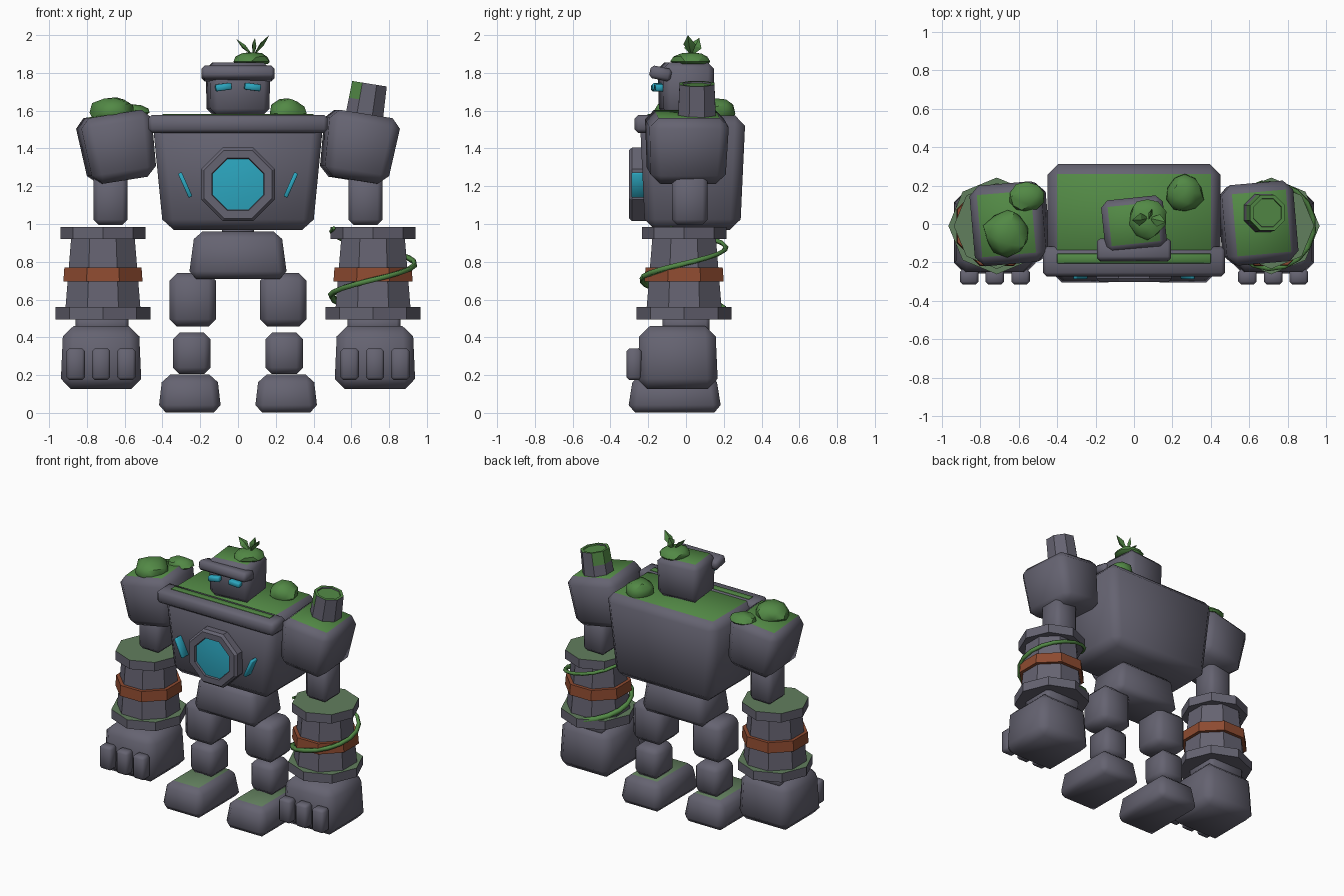
import bpy, bmesh, math, random
from mathutils import Vector, Matrix, Euler

random.seed(4)
if "Cube" in bpy.data.objects:
    bpy.data.objects.remove(bpy.data.objects["Cube"])


def material(name, r, g, b):
    m = bpy.data.materials.new(name)
    m.use_nodes = True
    m.diffuse_color = (r, g, b, 1)
    m.node_tree.nodes["Principled BSDF"].inputs["Base Color"].default_value = (r, g, b, 1)
    return m


STONE = material("grey stone", 0.13, 0.125, 0.165)
MOSS = material("moss green", 0.085, 0.25, 0.06)
DAMP = material("mossy stone", 0.12, 0.21, 0.11)
RUST = material("rusty band", 0.27, 0.07, 0.03)
GLOW = material("glowing cyan", 0.025, 0.38, 0.52)


def finish(bm, name, loc, rot, mats, angle):
    """Shade, colour upward faces with the second material, and place the part."""
    bmesh.ops.recalc_face_normals(bm, faces=bm.faces)
    bm.normal_update()
    for f in bm.faces:
        f.smooth = True
        if len(mats) > 1 and f.normal.z > 0.95:
            f.material_index = 1
    for e in bm.edges:
        e.smooth = e.is_manifold and e.calc_face_angle() < math.radians(angle)
    mesh = bpy.data.meshes.new(name)
    bm.to_mesh(mesh)
    bm.free()
    for m in mats:
        mesh.materials.append(m)
    ob = bpy.data.objects.new(name, mesh)
    ob.location = loc
    ob.rotation_euler = [math.radians(a) for a in rot]
    bpy.context.collection.objects.link(ob)
    return ob


def block(name, loc, size, bevel, mats=(STONE,), rot=(0, 0, 0), top=(1, 1), bottom=(1, 1), angle=50):
    """Chamfered box, with its top and bottom scaled for a taper."""
    bm = bmesh.new()
    bmesh.ops.create_cube(bm, size=1)
    for v in bm.verts:
        k = top if v.co.z > 0 else bottom
        v.co = Vector((v.co.x * size[0] * k[0], v.co.y * size[1] * k[1], v.co.z * size[2]))
    bmesh.ops.bevel(bm, geom=bm.edges[:], offset=bevel, segments=1, affect='EDGES')
    return finish(bm, name, loc, rot, mats, angle)


def prism(name, loc, profile, mats=(STONE,), phase=0.5, rot=(0, 0, 0), sides=8):
    """Flat-sided lathe of (radius, height) pairs, capped at both ends."""
    bm = bmesh.new()
    rings = []
    for r, z in profile:
        angles = [math.tau * (i + phase) / sides for i in range(sides)]
        rings.append([bm.verts.new((r * math.cos(a), r * math.sin(a), z)) for a in angles])
    for a, b in zip(rings, rings[1:]):
        for i in range(sides):
            j = (i + 1) % sides
            bm.faces.new((a[i], a[j], b[j], b[i]))
    bm.faces.new(rings[0])
    bm.faces.new(rings[-1])
    return finish(bm, name, loc, rot, mats, 20)


def clump(name, loc, size):
    """Lumpy moss cushion with a flat underside."""
    bm = bmesh.new()
    bmesh.ops.create_icosphere(bm, subdivisions=2, radius=1)
    for v in bm.verts:
        p = v.co * random.uniform(0.88, 1.06)
        v.co = Vector((p.x * size[0], p.y * size[1], max(p.z, -0.25) * size[2]))
    return finish(bm, name, loc, (0, 0, 0), (MOSS,), 35)


def leaf(name, base, tip, width):
    """Folded pointed leaf from base to tip."""
    base, tip = Vector(base), Vector(tip)
    along = tip - base
    side = along.cross(Vector((0.3, 1, 0))).cross(along).normalized() * width
    fold = along.cross(side).normalized() * 0.012
    mid = base + along * 0.55
    bm = bmesh.new()
    a, b, l, r, u, d = [bm.verts.new(p) for p in
                        (base, tip, mid + side, mid - side, mid + fold, mid - fold)]
    for x in (l, r):
        for y in (u, d):
            bm.faces.new((a, x, y))
            bm.faces.new((b, x, y))
    finish(bm, name, (0, 0, 0), (0, 0, 0), (MOSS,), 20)


# Torso, chest ledge and hips
block("torso", (0, 0.035, 1.272), (0.91, 0.56, 0.605), 0.055, (STONE, MOSS), bottom=(0.87, 0.9))
block("chest_ledge", (0, -0.195, 1.53), (0.95, 0.155, 0.095), 0.02)
block("ledge_moss", (0, -0.18, 1.578), (0.8, 0.05, 0.008), 0.002, (MOSS,))
block("waist", (0, 0, 0.96), (0.17, 0.2, 0.12), 0.02)
block("hips", (0, 0, 0.835), (0.525, 0.34, 0.25), 0.04, top=(0.87, 0.9))

# Glowing chest core in an eight-sided ring
prism("chest_core", (0, -0.24, 1.21),
      [(0.211, -0.05), (0.211, 0.045), (0.195, 0.062), (0.15, 0.062), (0.146, 0.048)],
      (STONE, STONE), rot=(90, 0, 0))
prism("core_glass", (0, -0.24, 1.21), [(0.145, 0), (0.145, 0.05), (0.08, 0.058)],
      (GLOW,), rot=(90, 0, 0))
for s, side in ((-1, "right"), (1, "left")):
    block(side + "_chest_slash", (s * 0.28, -0.245, 1.207), (0.022, 0.085, 0.14), 0.004,
          (GLOW,), rot=(0, s * 24, 0))

# Head
block("head", (0, 0, 1.715), (0.325, 0.275, 0.28), 0.035, (STONE, MOSS), rot=(0, 0, 6), bottom=(0.96, 0.95))
block("brow", (0, -0.135, 1.797), (0.385, 0.115, 0.068), 0.016, rot=(-12, 0, 0))
for s, side in ((-1, "right"), (1, "left")):
    block(side + "_eye", (s * 0.077, -0.15 + s * 0.008, 1.725), (0.085, 0.045, 0.036), 0.006,
          (GLOW,), rot=(0, s * -7 + s * 14, 6))

# Moss cushions and sprout
clump("head_moss", (0.07, 0.03, 1.86), (0.1, 0.11, 0.052))
clump("torso_moss", (0.265, 0.16, 1.585), (0.1, 0.105, 0.085))
clump("shoulder_moss_large", (-0.66, -0.05, 1.59), (0.125, 0.125, 0.09))
clump("shoulder_moss_small", (-0.56, 0.14, 1.59), (0.092, 0.08, 0.045))
for i, tip in enumerate(((-0.01, 0.02, 1.98), (0.165, 0.01, 2.0), (0.09, 0.07, 1.985))):
    leaf("sprout_leaf_%d" % (i + 1), (0.08, 0.03, 1.89), tip, 0.034)

# Arms and legs, both sides
for s, side in ((-1, "right"), (1, "left")):
    block(side + "_shoulder", (s * 0.637, 0.003, 1.407), (0.385, 0.425, 0.355), 0.05,
          (STONE, MOSS), rot=(0, s * 9, 5), bottom=(0.88, 0.93))
    block(side + "_upper_arm", (s * 0.675, 0.02, 1.13), (0.182, 0.19, 0.27), 0.028)

    # Eight-sided gauntlet with flanges and a metal band
    x = s * 0.715
    prism(side + "_gauntlet", (x, -0.01, 0), [(0.217, 0.53), (0.18, 0.95)])
    prism(side + "_gauntlet_top", (x, -0.01, 0), [(0.224, 0.92), (0.224, 0.985)], (STONE, DAMP), 0)
    prism(side + "_gauntlet_base", (x, -0.01, 0), [(0.252, 0.495), (0.252, 0.56)], (STONE, DAMP), 0)
    prism(side + "_gauntlet_band", (x, -0.01, 0), [(0.227, 0.695), (0.221, 0.77)], (RUST,))

    # Fist
    block(side + "_wrist", (s * 0.72, 0, 0.47), (0.28, 0.25, 0.1), 0.02)
    block(side + "_fist", (s * 0.725, -0.045, 0.293), (0.43, 0.43, 0.335), 0.055, top=(0.93, 0.93))
    for i in (-1, 0, 1):
        block(side + "_finger_%d" % (i + 2), (s * 0.725 + i * 0.134, -0.275, 0.258),
              (0.097, 0.08, 0.168), 0.015)

    # Leg
    block(side + "_thigh", (s * 0.24, 0, 0.598), (0.247, 0.25, 0.283), 0.04)
    block(side + "_shin", (s * 0.245, 0.02, 0.315), (0.2, 0.21, 0.22), 0.035)
    block(side + "_foot", (s * 0.255, -0.06, 0.102), (0.335, 0.5, 0.2), 0.04,
          (STONE, DAMP), top=(0.86, 0.87))

# Broken pillar stump on the left shoulder
stump = prism("shoulder_stump", (0.665, 0.058, 1.545),
              [(0.112, -0.06), (0.104, 0.11), (0.1, 0.2), (0.08, 0.2), (0.078, 0.192)],
              (STONE, MOSS), rot=(0, 9, 0))
for f in stump.data.polygons:
    if f.center.z > 0.12 and f.normal.x < -0.3:
        f.material_index = 1

# Vine winding up the left gauntlet
curve = bpy.data.curves.new("vine", 'CURVE')
curve.dimensions = '3D'
curve.bevel_depth = 0.019
curve.bevel_resolution = 0
curve.use_fill_caps = True
steps = 22
spline = curve.splines.new('POLY')
spline.points.add(steps)
for i, p in enumerate(spline.points):
    turn = 100 + 460 * i / steps
    a = math.radians(turn)
    z = 0.62 + (turn - 180) * 0.34 / 360
    p.co = (0.715 + 0.222 * math.cos(a), -0.01 + 0.222 * math.sin(a), z, 1)
    p.radius = 1.1 - 0.5 * i / steps
curve.materials.append(MOSS)
bpy.context.collection.objects.link(bpy.data.objects.new("vine", curve))
